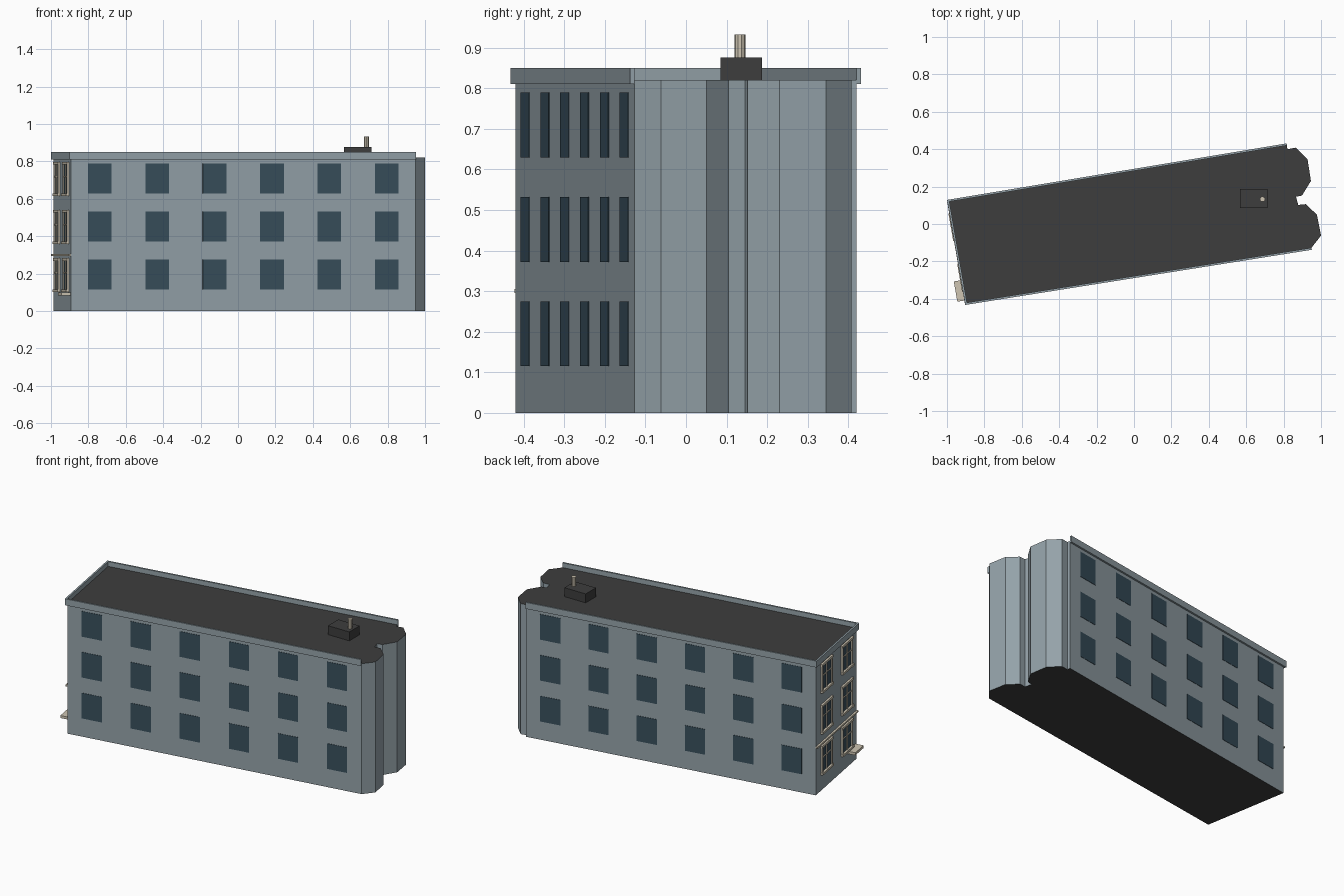
import bpy, bmesh
from mathutils import Vector, Matrix

if "Cube" in bpy.data.objects:
    bpy.data.objects.remove(bpy.data.objects["Cube"])

def material(name, rgb):
    m = bpy.data.materials.new(name)
    m.diffuse_color = (*rgb, 1)
    m.use_nodes = True
    m.node_tree.nodes["Principled BSDF"].inputs["Base Color"].default_value = m.diffuse_color
    return m

WALL = material("blue grey wall", (0.30, 0.365, 0.40))
ROOF = material("dark roof", (0.047, 0.047, 0.047))
GLASS = material("dark blue glass", (0.040, 0.078, 0.107))
CREAM = material("cream trim", (0.62, 0.56, 0.45))

def finish(bm, name, *mats):
    bmesh.ops.recalc_face_normals(bm, faces=bm.faces[:])
    me = bpy.data.meshes.new(name)
    bm.to_mesh(me)
    bm.free()
    for m in mats:
        me.materials.append(m)
    ob = bpy.data.objects.new(name, me)
    bpy.context.collection.objects.link(ob)
    return ob

def prism(name, pts, z0, z1, *mats):
    bm = bmesh.new()
    f = bm.faces.new([bm.verts.new((x, y, z0)) for x, y in pts])
    r = bmesh.ops.extrude_face_region(bm, geom=[f])
    bmesh.ops.translate(bm, vec=(0, 0, z1 - z0),
                        verts=[v for v in r["geom"] if isinstance(v, bmesh.types.BMVert)])
    return finish(bm, name, *mats)

# Building corners (front/back, left/right)
FL, FR = Vector((-0.893, -0.42)), Vector((0.949, -0.127))
BL, BR = Vector((-0.987, 0.12)), Vector((0.818, 0.42))

# Main body, with two angled bays on the right end; dark roof and underside
bays = [(1.0, -0.062), (0.978, 0.05), (0.918, 0.106), (0.878, 0.102), (0.866, 0.146),
        (0.898, 0.152), (0.946, 0.23), (0.928, 0.345), (0.865, 0.408), (0.82, 0.40)]
body = prism("building_body", [FL, FR] + bays + [BR, BL], 0, 0.82, WALL, ROOF)
for p in body.data.polygons:
    p.material_index = 1 if abs(p.normal.z) > 0.5 else 0

class Wall:
    """Frame on a wall: s along it, d outward from it, z up."""
    def __init__(self, a, b):
        self.a, self.len = a, (b - a).length
        self.u = (b - a).normalized()
        self.n = Vector((self.u.y, -self.u.x))

    def box(self, bm, s0, s1, d0, d1, z0, z1):
        c = self.a + self.u * (s0 + s1) / 2 + self.n * (d0 + d1) / 2
        m = Matrix(((self.u.x, self.n.x, 0, c.x), (self.u.y, self.n.y, 0, c.y),
                    (0, 0, 1, (z0 + z1) / 2), (0, 0, 0, 1)))
        bmesh.ops.create_cube(bm, size=1, matrix=m @ Matrix.Diagonal((s1 - s0, d1 - d0, z1 - z0, 1)))

front, back, left = Wall(FL, FR), Wall(BR, BL), Wall(BL, FL)

# Parapet round three sides, mitred at the left corners
t = 0.011
prism("parapet", [FR, FL, BL, BR, BR + back.n * t, BL + (back.n + left.n) * t,
                  FL + (front.n + left.n) * t, FR + front.n * t], 0.81, 0.85, WALL)

# Flat windows on the long walls
FLOORS = (0.115, 0.372, 0.629)
H, W = 0.16, 0.128
for name, wall in (("front_windows", front), ("back_windows", back)):
    bm = bmesh.new()
    for i in range(6):
        s = wall.len * (i + 0.5) / 6
        for z in FLOORS:
            wall.box(bm, s - W / 2, s + W / 2, -0.001, 0.002, z, z + H)
    finish(bm, name, GLASS)

# Framed windows on the left facade
glass, trim = bmesh.new(), bmesh.new()
for k in (0.25, 0.75):
    s = left.len * k
    for z in FLOORS:
        w, f = W / 2, 0.012
        left.box(glass, s - w, s + w, -0.001, 0.003, z, z + H)
        for e in (-w, w):                                    # jambs
            left.box(trim, s + e - f / 2, s + e + f / 2, -0.001, 0.010, z, z + H)
        left.box(trim, s - 0.004, s + 0.004, -0.001, 0.008, z, z + H)                # mullion
        left.box(trim, s - w, s + w, -0.001, 0.007, z + 0.086, z + 0.093)           # rail
        left.box(trim, s - w - f, s + w + f, -0.001, 0.012, z + H - 0.006, z + H + 0.008)
        left.box(trim, s - w - f, s + w + f, -0.001, 0.016, z - 0.013, z)           # sill
finish(glass, "left_window_glass", GLASS)
finish(trim, "left_window_frames", CREAM)

# String course and entrance slab on the left facade
bm = bmesh.new()
left.box(bm, 0, left.len, -0.001, 0.012, 0.295, 0.305)
finish(bm, "string_course", CREAM)
bm = bmesh.new()
left.box(bm, 0.425, 0.535, -0.001, 0.05, 0.082, 0.098)
finish(bm, "entrance_slab", CREAM)

# Roof box and flue
prism("roof_box", [(0.567, 0.085), (0.715, 0.085), (0.715, 0.187), (0.567, 0.187)], 0.815, 0.876, ROOF)
bm = bmesh.new()
bmesh.ops.create_cone(bm, cap_ends=True, segments=10, radius1=0.014, radius2=0.014, depth=0.062,
                      matrix=Matrix.Translation((0.687, 0.133, 0.902)))
finish(bm, "flue_pipe", CREAM)
